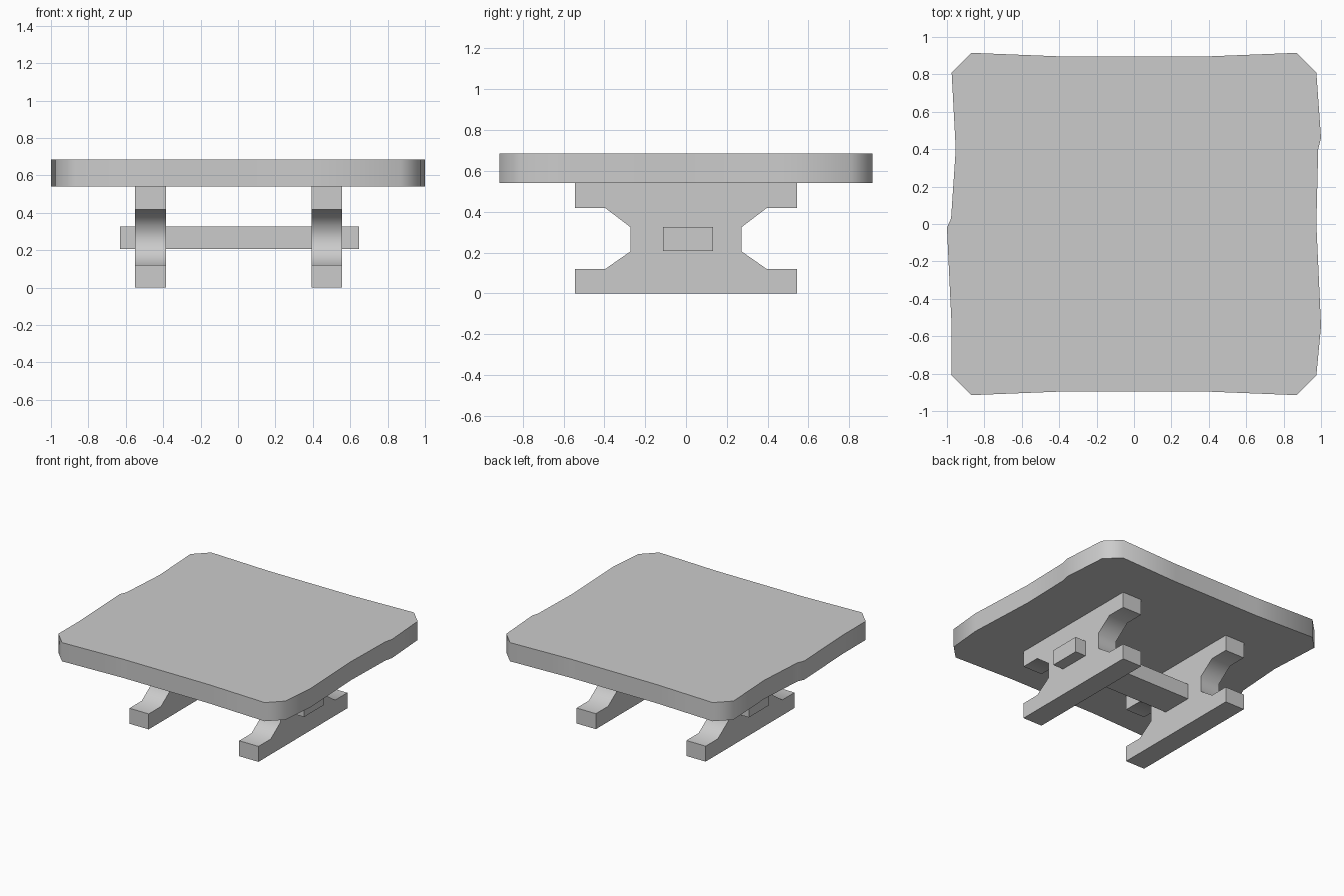
import bpy
import bmesh
import math
from mathutils import Vector

cube = bpy.data.objects.get("Cube")
if cube:
    bpy.data.objects.remove(cube, do_unlink=True)

# Single plain material
grey = bpy.data.materials.new("light_grey")
grey.use_nodes = True
colour = (0.6, 0.6, 0.6, 1)
grey.diffuse_color = colour
grey.node_tree.nodes["Principled BSDF"].inputs["Base Color"].default_value = colour


def extrude_outline(name, points, depth):
    """Fill an outline of 3D points and extrude it along depth."""
    bm = bmesh.new()
    face = bm.faces.new([bm.verts.new(p) for p in points])
    moved = bmesh.ops.extrude_face_region(bm, geom=[face], use_keep_orig=True)["geom"]
    bmesh.ops.translate(bm, vec=Vector(depth),
                        verts=[v for v in moved if isinstance(v, bmesh.types.BMVert)])
    bmesh.ops.recalc_face_normals(bm, faces=bm.faces)
    mesh = bpy.data.meshes.new(name)
    bm.to_mesh(mesh)
    bm.free()
    mesh.materials.append(grey)
    obj = bpy.data.objects.new(name, mesh)
    bpy.context.collection.objects.link(obj)
    bpy.ops.object.select_all(action="DESELECT")
    obj.select_set(True)
    bpy.context.view_layer.objects.active = obj
    bpy.ops.object.shade_smooth_by_angle(angle=math.radians(60))
    return obj


# Tabletop: slightly uneven slab with clipped corners
BOTTOM, TOP = 0.54, 0.685
back = [(-0.87, 0.915), (-0.37, 0.895), (0.37, 0.895), (0.87, 0.915)]
right_edge = [(0.975, 0.81), (1, 0.46), (0.985, 0.4), (0.975, 0), (1, -0.545), (0.975, -0.81)]
front = [(x, -y) for x, y in reversed(back)]
left_edge = [(-0.975, -0.81), (-0.975, -0.545), (-1, -0.02), (-0.978, 0.03),
             (-0.953, 0.4), (-0.975, 0.81)]
outline = back + right_edge + front + left_edge
extrude_outline("tabletop", [(x, y, BOTTOM) for x, y in outline], (0, 0, TOP - BOTTOM))

# Trestle legs: mirrored profile with a notch at front and back
half = [(0.545, 0), (0.545, 0.12), (0.395, 0.12), (0.273, 0.205),
        (0.273, 0.325), (0.395, 0.418), (0.545, 0.418), (0.545, BOTTOM)]
profile = half + [(-y, z) for y, z in reversed(half)]
for name, x in (("right_leg", -0.55), ("left_leg", 0.392)):
    extrude_outline(name, [(x, y, z) for y, z in profile], (0.165, 0, 0))

# Stretcher beam passing through both legs
beam = [(-0.113, 0.207), (0.132, 0.207), (0.132, 0.326), (-0.113, 0.326)]
extrude_outline("stretcher_beam", [(-0.632, y, z) for y, z in beam], (1.278, 0, 0))
